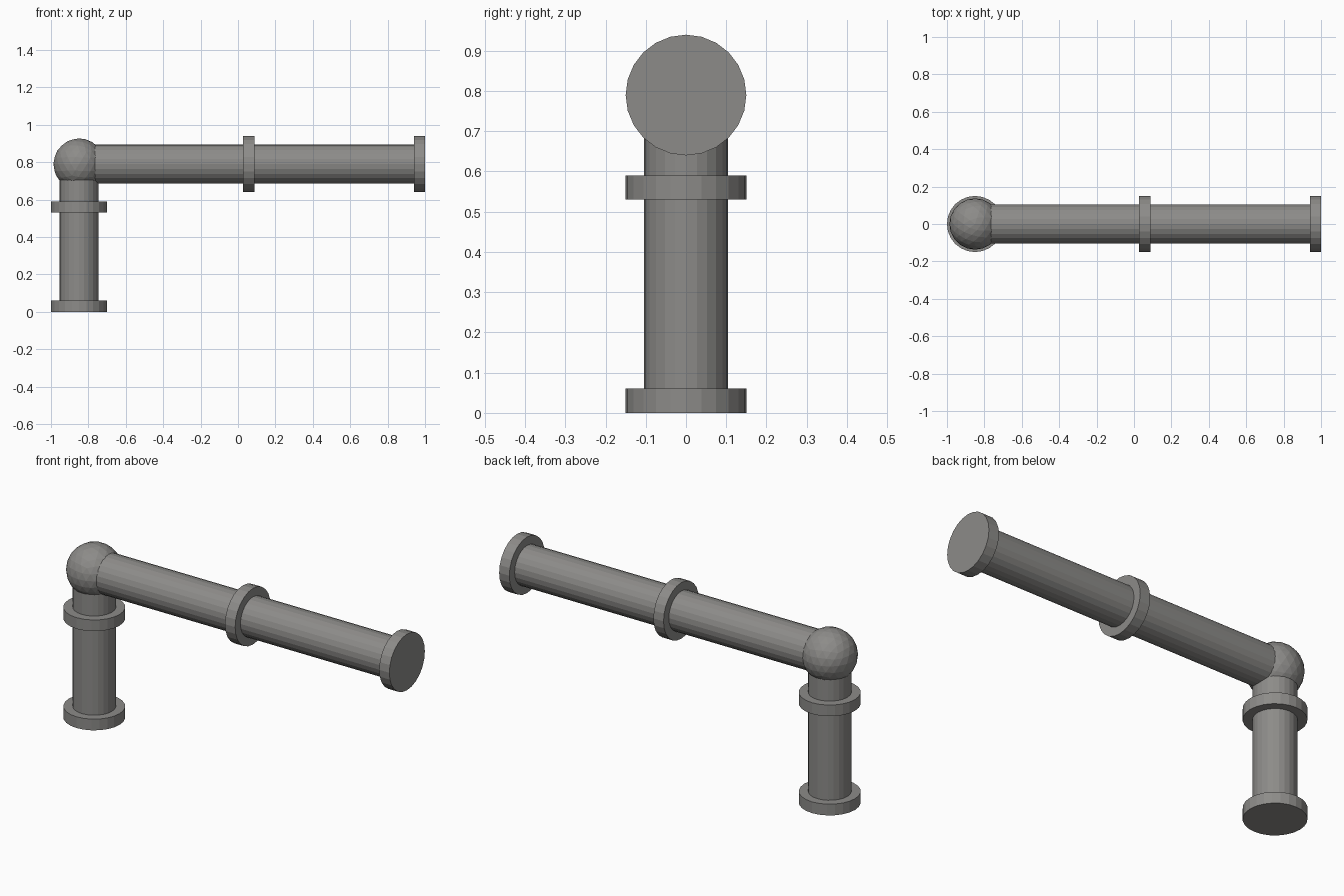
import bpy, math

if "Cube" in bpy.data.objects:
    bpy.data.objects.remove(bpy.data.objects["Cube"])

metal = bpy.data.materials.new("warm_grey_metal")
metal.diffuse_color = (0.265, 0.26, 0.25, 1)
metal.use_nodes = True
metal.node_tree.nodes["Principled BSDF"].inputs["Base Color"].default_value = metal.diffuse_color

PIPE_R, FLANGE_R, SIDES = 0.105, 0.15, 24
ELBOW_X, ELBOW_Z = -0.85, 0.79


def cylinder(name, radius, axis, start, end):
    """Flat-sided cylinder along the riser (z) or the horizontal arm (x)."""
    mid = (start + end) / 2
    loc, rot = ((ELBOW_X, 0, mid), (0, 0, 0)) if axis == "z" else \
               ((mid, 0, ELBOW_Z), (0, math.pi / 2, 0))
    bpy.ops.mesh.primitive_cylinder_add(vertices=SIDES, radius=radius,
                                        depth=end - start, location=loc, rotation=rot)
    ob = bpy.context.object
    ob.name = name
    ob.data.materials.append(metal)


# Straight pipes meeting inside the elbow
cylinder("riser_pipe", PIPE_R, "z", 0.03, ELBOW_Z)
cylinder("arm_pipe", PIPE_R, "x", ELBOW_X, 0.97)

# Flanges at the ends and along the pipes
cylinder("riser_base_flange", FLANGE_R, "z", 0.0, 0.06)
cylinder("riser_upper_flange", FLANGE_R, "z", 0.53, 0.59)
cylinder("arm_middle_flange", FLANGE_R, "x", 0.028, 0.088)
cylinder("arm_end_flange", FLANGE_R, "x", 0.94, 1.0)

# Faceted ball elbow
bpy.ops.mesh.primitive_ico_sphere_add(subdivisions=3, radius=0.137,
                                      location=(ELBOW_X, 0, ELBOW_Z))
ball = bpy.context.object
ball.name = "elbow_ball"
ball.data.materials.append(metal)
